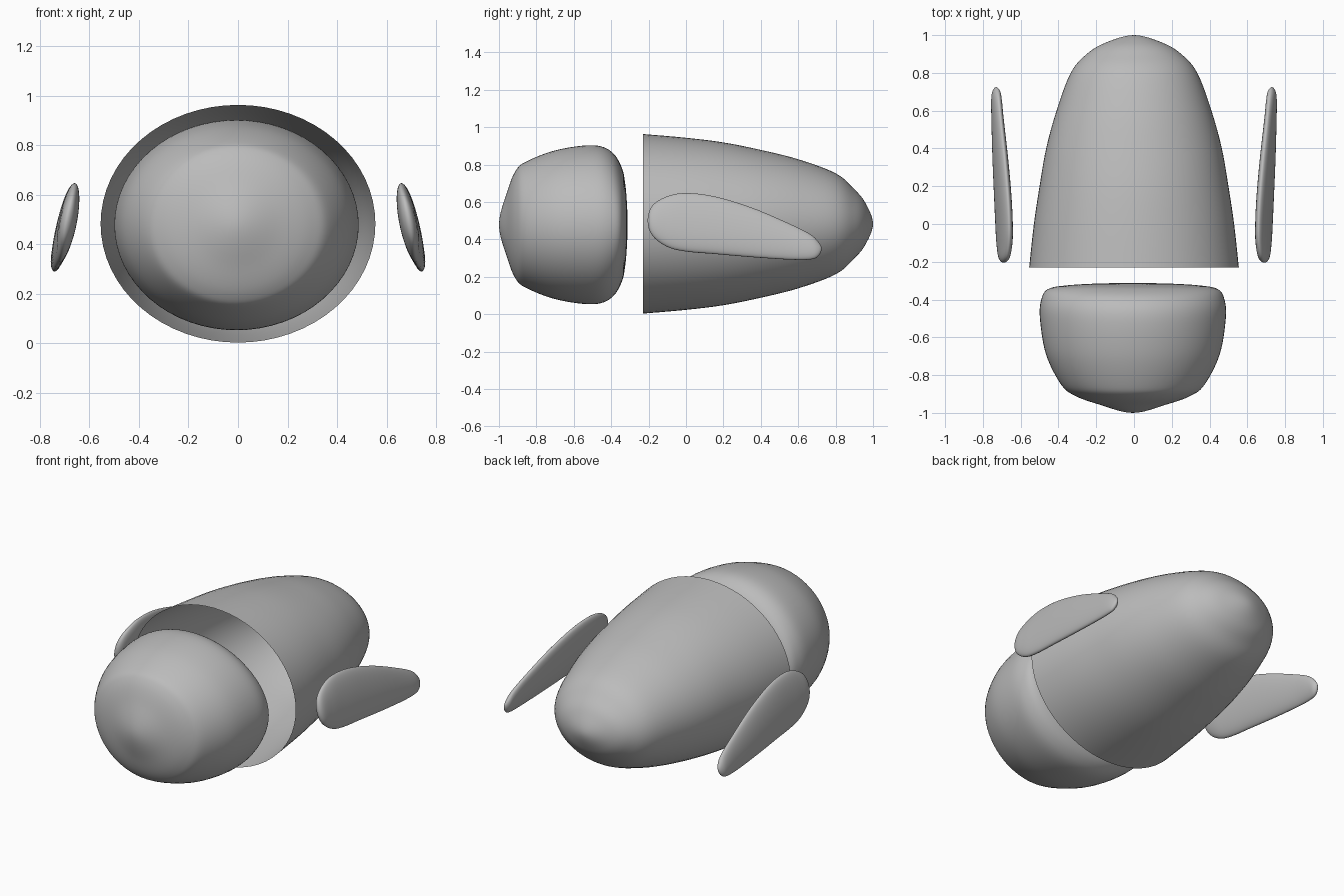
import bpy
import bmesh
import math

cube = bpy.data.objects.get("Cube")
if cube:
    bpy.data.objects.remove(cube, do_unlink=True)

grey = bpy.data.materials.new("plain grey")
grey.use_nodes = True
COLOUR = (0.5, 0.5, 0.5, 1)
grey.diffuse_color = COLOUR
grey.node_tree.nodes["Principled BSDF"].inputs["Base Color"].default_value = COLOUR

SIDES = 64
STEPS = 6


def smooth_stations(stations, open_start):
    """Spline through (y, cx, cz, rx, rz); closed ends are rounded over the pole."""
    def mirrored(s):
        return (*s[:3], -s[3], -s[4])

    first = stations[0] if open_start else mirrored(stations[1])
    pts = [first] + stations + [mirrored(stations[-2])]
    rings = []
    for i in range(1, len(pts) - 2):
        a, b, c, d = pts[i - 1:i + 3]
        for k in range(STEPS):
            t = k / STEPS
            rings.append([q + 0.5 * t * (r - p + t * (2 * p - 5 * q + 4 * r - s
                          + t * (3 * (q - r) + s - p)))
                          for p, q, r, s in zip(a, b, c, d)])
    return rings + [list(stations[-1])]


def loft(name, stations, open_start=False, lean=0.0):
    """Skin elliptical rings along y; lean shifts x with height in each ring."""
    bm = bmesh.new()
    rings = []
    for y, cx, cz, rx, rz in smooth_stations(stations, open_start):
        ring = []
        for k in range(SIDES):
            a = math.tau * k / SIDES
            dz = rz * math.sin(a)
            ring.append(bm.verts.new((cx + rx * math.cos(a) - lean * dz, y, cz + dz)))
        rings.append(ring)
    for lo, hi in zip(rings, rings[1:]):
        for k in range(SIDES):
            n = (k + 1) % SIDES
            bm.faces.new((lo[k], lo[n], hi[n], hi[k]))
    bmesh.ops.remove_doubles(bm, verts=bm.verts, dist=1e-5)
    bmesh.ops.recalc_face_normals(bm, faces=bm.faces)
    mesh = bpy.data.meshes.new(name)
    bm.to_mesh(mesh)
    bm.free()
    mesh.materials.append(grey)
    mesh.shade_smooth()
    obj = bpy.data.objects.new(name, mesh)
    bpy.context.collection.objects.link(obj)
    return obj


# Hollow body shell, open towards the head
body_profile = [(-0.23, 0.555, 0.48), (0, 0.53, 0.46), (0.2, 0.5, 0.435),
                (0.4, 0.465, 0.395), (0.6, 0.41, 0.345), (0.8, 0.335, 0.27),
                (0.9, 0.25, 0.185), (0.96, 0.15, 0.11), (1, 0, 0)]
loft("body_shell", [(y, 0, 0.483, rx, rz) for y, rx, rz in body_profile], open_start=True)

# Blunt head with a nearly flat back
head_profile = [(-1, 0, 0), (-0.955, 0.18, 0.18), (-0.91, 0.305, 0.29), (-0.85, 0.38, 0.34),
                (-0.69, 0.46, 0.4), (-0.5, 0.492, 0.425), (-0.4, 0.485, 0.392),
                (-0.345, 0.45, 0.31), (-0.325, 0.35, 0.22), (-0.315, 0.18, 0.1), (-0.313, 0, 0)]
loft("head", [(y, -0.006, 0.478, rx, rz) for y, rx, rz in head_profile])

# Leaning side flippers: y, centre x, bottom z, top z, half thickness
flipper_profile = [(-0.205, 0.69, 0.5, 0.5, 0), (-0.18, 0.688, 0.42, 0.58, 0.025),
                   (-0.1, 0.686, 0.36, 0.63, 0.035), (0, 0.688, 0.335, 0.647, 0.037),
                   (0.15, 0.695, 0.322, 0.63, 0.037), (0.35, 0.708, 0.305, 0.57, 0.034),
                   (0.55, 0.722, 0.292, 0.485, 0.028), (0.66, 0.728, 0.292, 0.43, 0.025),
                   (0.705, 0.729, 0.308, 0.39, 0.018), (0.725, 0.73, 0.35, 0.35, 0)]
for side, label in ((1, "left"), (-1, "right")):
    loft(label + "_flipper", [(y, side * x, (lo + hi) / 2, thick, (hi - lo) / 2)
                              for y, x, lo, hi, thick in flipper_profile], lean=0.18 * side)
